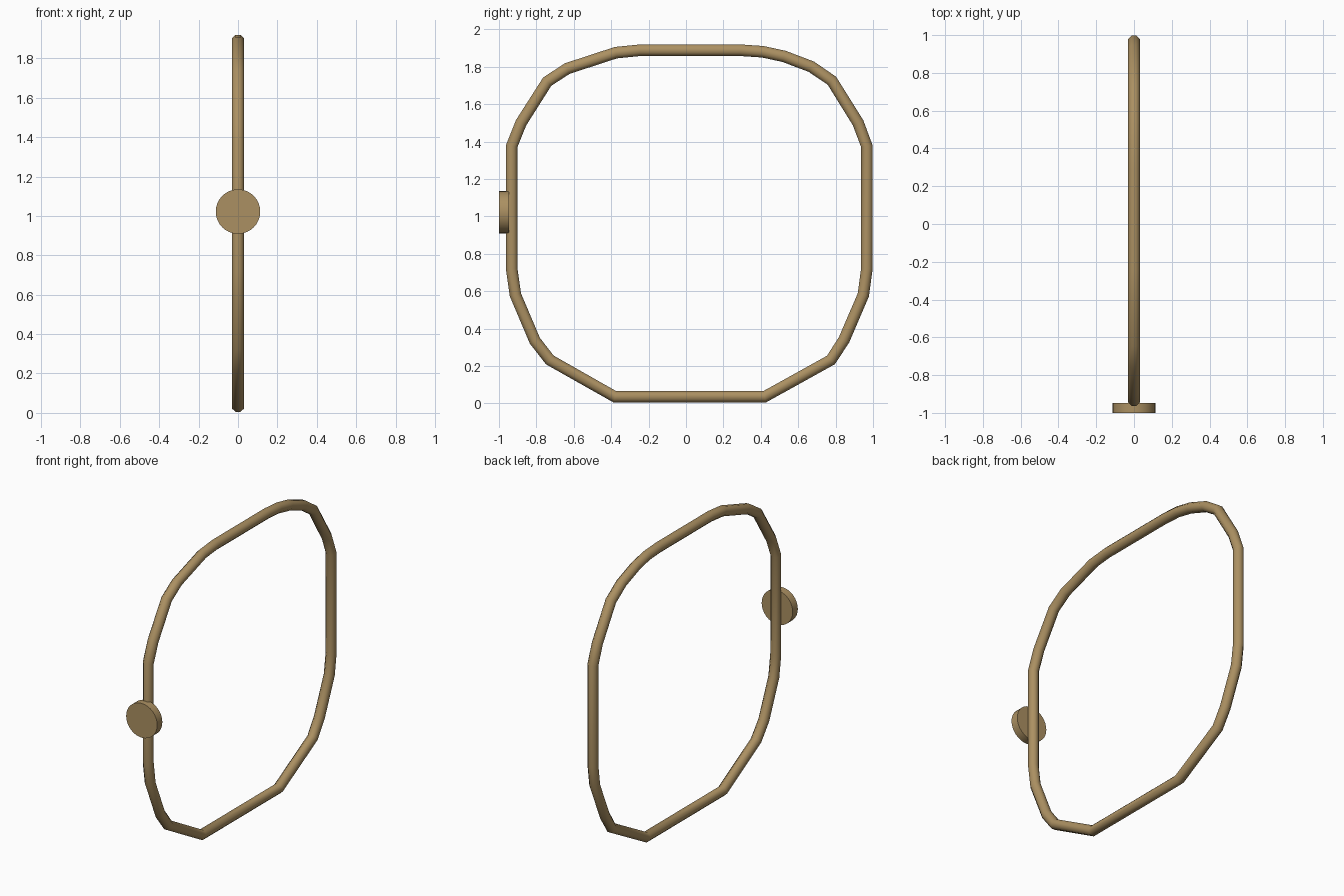
import bpy, bmesh, math
from mathutils import Vector, Matrix

if "Cube" in bpy.data.objects:
    bpy.data.objects.remove(bpy.data.objects["Cube"])

bronze = bpy.data.materials.new("aged_brass")
bronze.diffuse_color = (0.41, 0.28, 0.122, 1)
bronze.use_nodes = True
bronze.node_tree.nodes["Principled BSDF"].inputs["Base Color"].default_value = bronze.diffuse_color


def add_object(name, bm):
    bmesh.ops.recalc_face_normals(bm, faces=bm.faces)
    mesh = bpy.data.meshes.new(name)
    bm.to_mesh(mesh)
    bm.free()
    obj = bpy.data.objects.new(name, mesh)
    bpy.context.collection.objects.link(obj)
    mesh.materials.append(bronze)
    bpy.ops.object.select_all(action='DESELECT')
    obj.select_set(True)
    bpy.context.view_layer.objects.active = obj
    bpy.ops.object.shade_smooth_by_angle(angle=math.radians(50))
    return obj


# Rounded-square loop: centre line of the tube as (y, z)
PATH = [(-0.375, 1.875), (-0.245, 1.888), (0.29, 1.888), (0.41, 1.88),
        (0.525, 1.855), (0.67, 1.80), (0.78, 1.725), (0.92, 1.50),
        (0.967, 1.375), (0.967, 0.72), (0.948, 0.58), (0.845, 0.34),
        (0.775, 0.232), (0.42, 0.035), (-0.38, 0.035), (-0.728, 0.232),
        (-0.808, 0.335), (-0.912, 0.58), (-0.932, 0.72), (-0.932, 1.375),
        (-0.882, 1.50), (-0.742, 1.72), (-0.635, 1.79)]
SIDES, RADIUS = 8, 0.0335
bm = bmesh.new()
pts = [Vector((0, y, z)) for y, z in PATH]
rings = []
for i, p in enumerate(pts):
    before = (p - pts[i - 1]).normalized()
    after = (pts[(i + 1) % len(pts)] - p).normalized()
    tangent = (before + after).normalized()
    outward = Vector((1, 0, 0)).cross(tangent)
    ring = []
    for k in range(SIDES):
        a = 2 * math.pi * (k + 0.5) / SIDES
        ring.append(bm.verts.new(p + RADIUS * (math.cos(a) * outward + Vector((math.sin(a), 0, 0)))))
    rings.append(ring)
for i, ring in enumerate(rings):
    nxt = rings[(i + 1) % len(rings)]
    for k in range(SIDES):
        j = (k + 1) % SIDES
        bm.faces.new((ring[k], ring[j], nxt[j], nxt[k]))
add_object("handle_loop", bm)

# Round mounting disc on the front
bm = bmesh.new()
bmesh.ops.create_cone(bm, cap_ends=True, segments=32, radius1=0.113, radius2=0.113, depth=0.053,
                      matrix=Matrix.Translation((0, -0.9735, 1.022)) @ Matrix.Rotation(math.pi / 2, 4, 'X'))
add_object("mounting_disc", bm)
